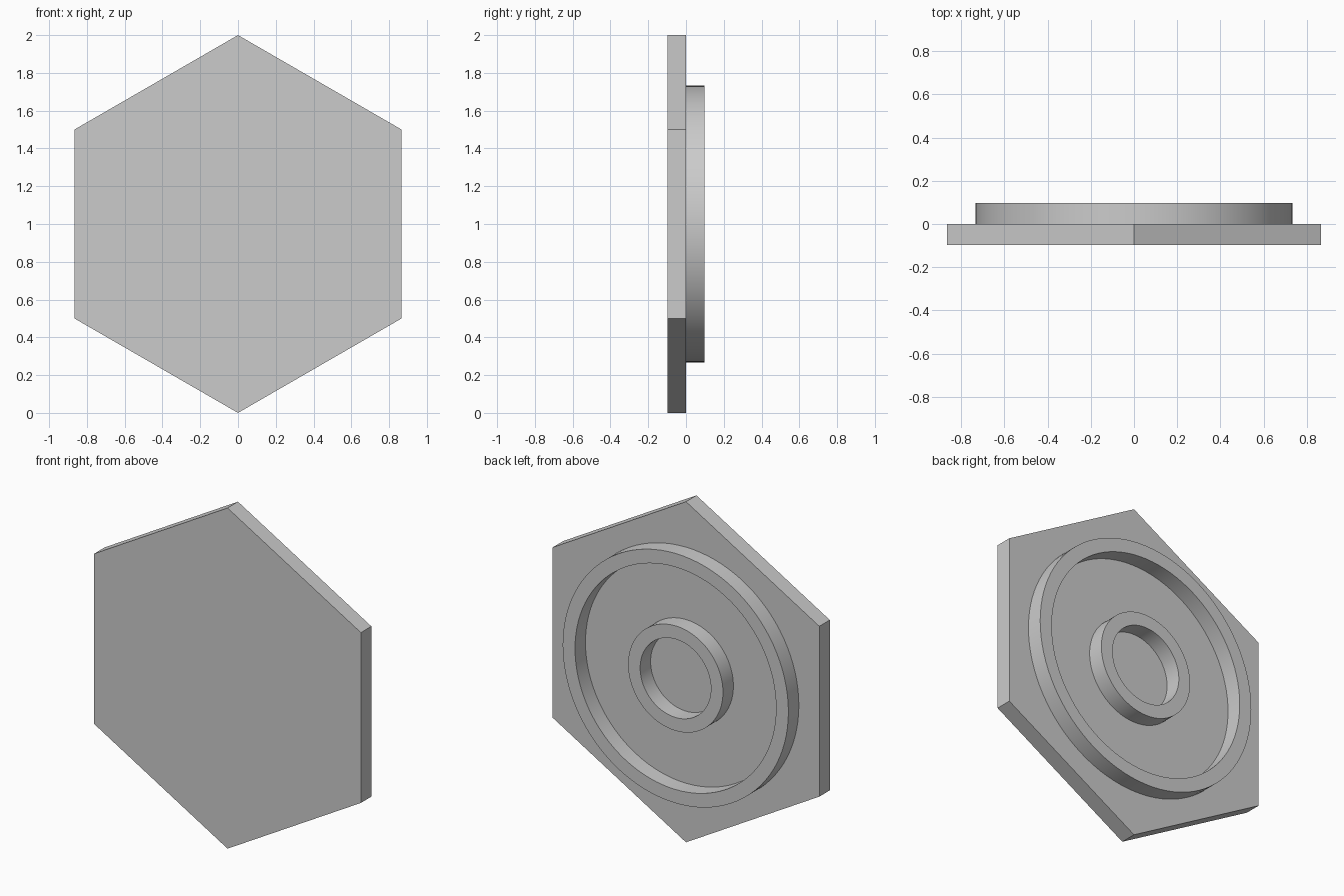
import bpy
import bmesh
import math
from mathutils import Vector

CENTRE = Vector((0, 0, 1))
DEPTH = 0.097  # thickness of the plate and height of the rings

cube = bpy.data.objects.get("Cube")
if cube:
    bpy.data.objects.remove(cube, do_unlink=True)

# One plain grey for the whole model
grey = bpy.data.materials.new("plain_grey")
grey.use_nodes = True
colour = (0.6, 0.6, 0.6, 1)
grey.diffuse_color = colour
grey.node_tree.nodes["Principled BSDF"].inputs["Base Color"].default_value = colour


def finish(bm, name):
    bmesh.ops.recalc_face_normals(bm, faces=bm.faces)
    mesh = bpy.data.meshes.new(name)
    bm.to_mesh(mesh)
    bm.free()
    mesh.materials.append(grey)
    obj = bpy.data.objects.new(name, mesh)
    obj.location = CENTRE
    bpy.context.collection.objects.link(obj)
    return obj


def hexagon_plate(name, radius):
    bm = bmesh.new()
    angles = [math.radians(60 * i) for i in range(6)]
    verts = [bm.verts.new((radius * math.sin(a), -DEPTH, radius * math.cos(a)))
             for a in angles]
    face = bm.faces.new(verts)
    back = bmesh.ops.extrude_face_region(bm, geom=[face], use_keep_orig=True)
    moved = [g for g in back["geom"] if isinstance(g, bmesh.types.BMVert)]
    bmesh.ops.translate(bm, verts=moved, vec=(0, DEPTH, 0))
    return finish(bm, name)


def ring(name, inner, outer, segments=96):
    # Spin a rectangular section around the y axis; its foot sits in the plate
    bm = bmesh.new()
    foot = -DEPTH / 4
    section = [(inner, foot), (outer, foot), (outer, DEPTH), (inner, DEPTH)]
    verts = [bm.verts.new((r, y, 0)) for r, y in section]
    edges = [bm.edges.new((verts[i], verts[i - 1])) for i in range(4)]
    bmesh.ops.spin(bm, geom=verts + edges, cent=(0, 0, 0), axis=(0, 1, 0),
                   angle=math.tau, steps=segments, use_merge=False)
    bmesh.ops.remove_doubles(bm, verts=bm.verts, dist=0.0001)
    obj = finish(bm, name)
    bpy.ops.object.select_all(action='DESELECT')
    bpy.context.view_layer.objects.active = obj
    obj.select_set(True)
    bpy.ops.object.shade_smooth_by_angle(angle=math.radians(30))
    return obj


# Hexagonal base with two raised rings on its back
hexagon_plate("hexagon_plate", 1.0)
ring("outer_ring", 0.653, 0.733)
ring("inner_ring", 0.23, 0.308)
